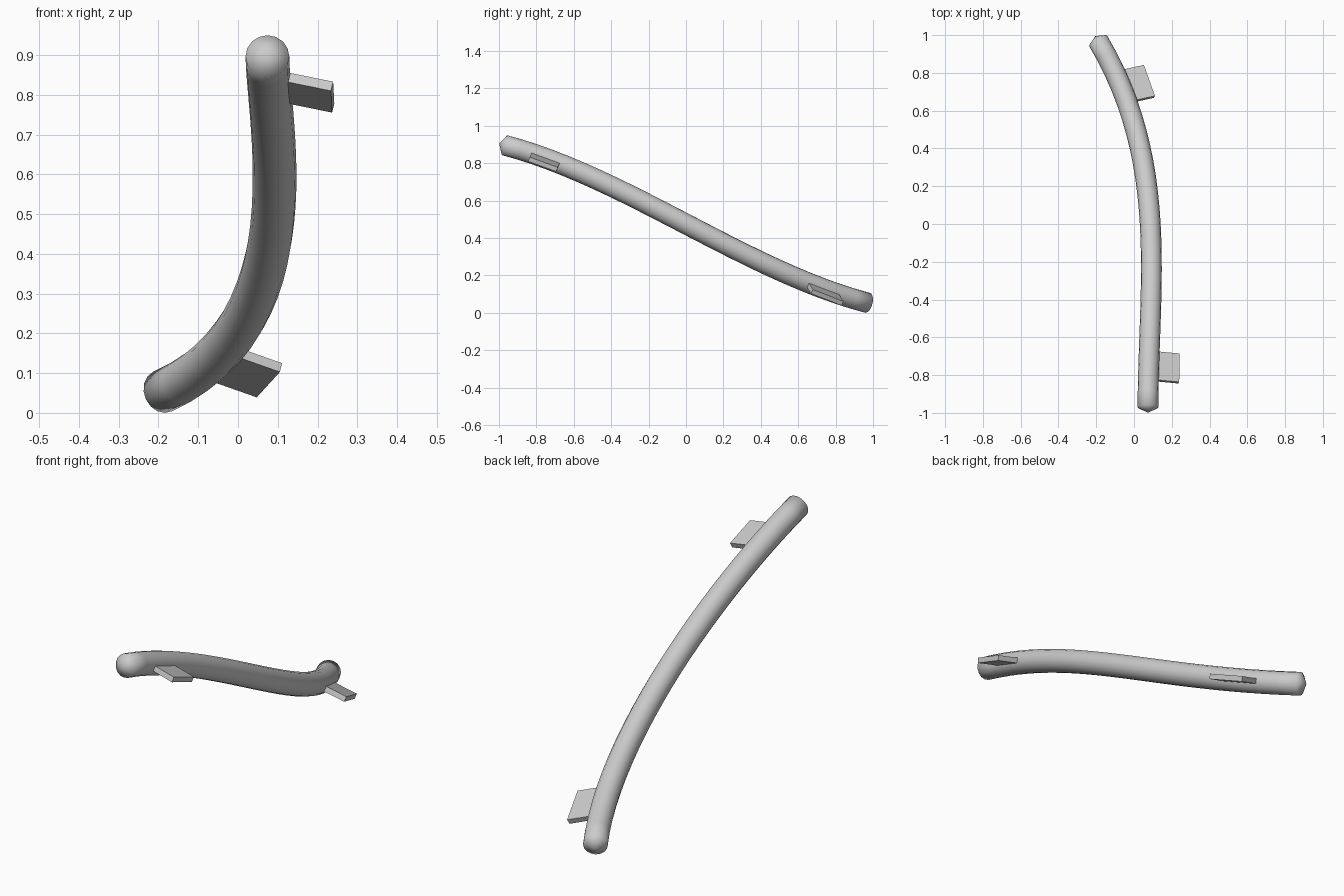
import bpy, bmesh, math
from mathutils import Vector, Matrix

if "Cube" in bpy.data.objects:
    bpy.data.objects.remove(bpy.data.objects["Cube"], do_unlink=True)

# Single light grey material
grey = bpy.data.materials.new("light_grey")
grey.use_nodes = True
grey.diffuse_color = (0.6, 0.6, 0.6, 1)
grey.node_tree.nodes["Principled BSDF"].inputs["Base Color"].default_value = (0.6, 0.6, 0.6, 1)

RADIUS, SIDES, STEPS, HALF, TIP = 0.055, 16, 24, 0.97, 0.03


def axis(y):
    """Centre line of the rail as a function of depth."""
    return Vector((0.086 - 0.057 * y - 0.153 * y**2 - 0.084 * y**3, y,
                   0.475 - 0.52 * y + 0.091 * y**3))


def tangent(y):
    return (axis(y + 0.01) - axis(y - 0.01)).normalized()


def finish(name, bm, angle):
    bmesh.ops.recalc_face_normals(bm, faces=bm.faces)
    mesh = bpy.data.meshes.new(name)
    bm.to_mesh(mesh)
    bm.free()
    mesh.materials.append(grey)
    obj = bpy.data.objects.new(name, mesh)
    bpy.context.collection.objects.link(obj)
    bpy.ops.object.select_all(action='DESELECT')
    obj.select_set(True)
    bpy.context.view_layer.objects.active = obj
    bpy.ops.object.shade_smooth_by_angle(angle=math.radians(angle))
    return obj


# Curved round rail with shallow pointed ends
bm = bmesh.new()
rings = []
for i in range(STEPS + 1):
    y = HALF * (2 * i / STEPS - 1)
    t = tangent(y)
    side = t.cross(Vector((0, 0, 1))).normalized()
    up = side.cross(t)
    angles = [math.tau * k / SIDES for k in range(SIDES)]
    rings.append([bm.verts.new(axis(y) + RADIUS * (side * math.cos(a) + up * math.sin(a)))
                  for a in angles])
for a, b in zip(rings, rings[1:]):
    for k in range(SIDES):
        n = (k + 1) % SIDES
        bm.faces.new((a[k], a[n], b[n], b[k]))
for ring, end in ((rings[0], -1), (rings[-1], 1)):
    tip = bm.verts.new(axis(end * HALF) + tangent(end * HALF) * TIP * end)
    for k in range(SIDES):
        bm.faces.new((ring[k], ring[(k + 1) % SIDES], tip))
finish("curved_rail", bm, 70)


# Flat mounting tabs, each running from the rail's axis out to its outer edge
def tab(name, y, outer, length, thickness=0.025):
    start, outer = axis(y), Vector(outer)
    out = (outer - start).normalized()
    along = tangent(y)
    along = (along - out * along.dot(out)).normalized()
    normal = out.cross(along)
    frame = Matrix((out, along, normal)).transposed().to_4x4()
    size = Matrix.Diagonal(((outer - start).length, length, thickness, 1))
    bm = bmesh.new()
    bmesh.ops.create_cube(bm, size=1,
                          matrix=Matrix.Translation((start + outer) / 2) @ frame @ size)
    finish(name, bm, 30)


tab("front_mounting_tab", -0.75, (0.238, -0.765, 0.794), 0.16)
tab("back_mounting_tab", 0.723, (0.079, 0.755, 0.082), 0.185)
